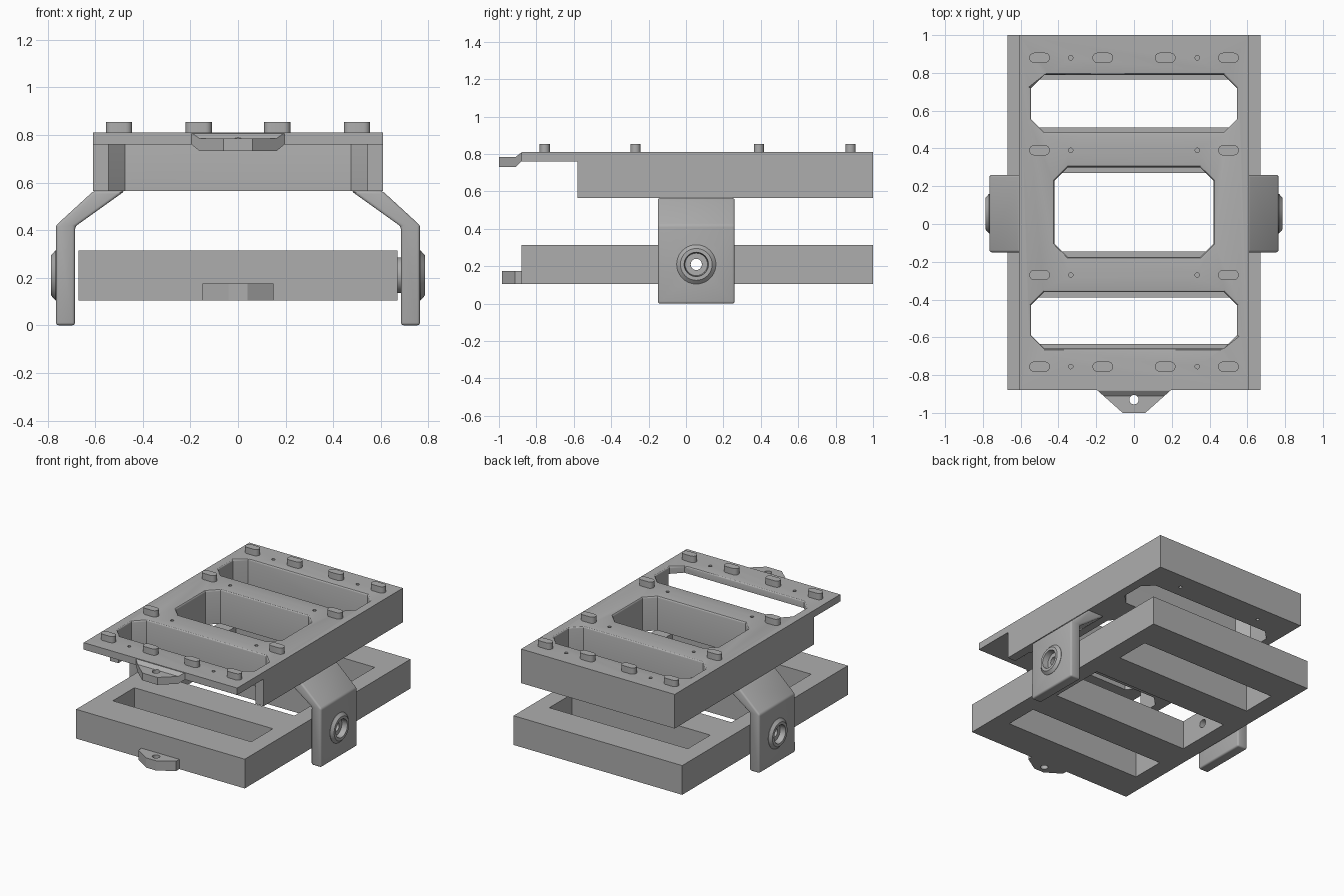
import bpy, bmesh, math
from mathutils import Matrix

cube = bpy.data.objects.get("Cube")
if cube:
    bpy.data.objects.remove(cube, do_unlink=True)

GREY = (0.42, 0.42, 0.42, 1)
metal = bpy.data.materials.new("grey_metal")
metal.use_nodes = True
metal.diffuse_color = GREY
metal.node_tree.nodes["Principled BSDF"].inputs["Base Color"].default_value = GREY

PLACE = {"x": lambda a, b, h: (h, a, b),
         "y": lambda a, b, h: (a, h, b),
         "z": lambda a, b, h: (a, b, h)}


def add_prism(bm, pts, axis, lo, hi):
    """Extrude a 2D outline along an axis."""
    put = PLACE[axis]
    rings = [[bm.verts.new(put(a, b, h)) for a, b in pts] for h in (lo, hi)]
    bm.faces.new(rings[0][::-1])
    bm.faces.new(rings[1])
    n = len(pts)
    for i in range(n):
        j = (i + 1) % n
        bm.faces.new((rings[0][i], rings[0][j], rings[1][j], rings[1][i]))


def make(name, *prisms):
    bm = bmesh.new()
    for p in prisms:
        add_prism(bm, *p)
    bmesh.ops.recalc_face_normals(bm, faces=bm.faces)
    mesh = bpy.data.meshes.new(name)
    bm.to_mesh(mesh)
    bm.free()
    mesh.materials.append(metal)
    obj = bpy.data.objects.new(name, mesh)
    bpy.context.collection.objects.link(obj)
    return obj


def rect(x0, x1, y0, y1):
    return [(x0, y0), (x1, y0), (x1, y1), (x0, y1)]


def window(w, y0, y1, c):
    """Rectangle with chamfered corners, centred on x."""
    return [(-w + c, y0), (w - c, y0), (w, y0 + c), (w, y1 - c),
            (w - c, y1), (-w + c, y1), (-w, y1 - c), (-w, y0 + c)]


def circle(cx, cy, r, n=24):
    return [(cx + r * math.cos(i * math.tau / n), cy + r * math.sin(i * math.tau / n))
            for i in range(n)]


def stadium(cx, cy, half, r, n=8):
    pts = []
    for side, start in ((1, -math.pi / 2), (-1, math.pi / 2)):
        for i in range(n + 1):
            t = start + math.pi * i / n
            pts.append((cx + side * (half - r) + r * math.cos(t), cy + r * math.sin(t)))
    return pts


def apply_modifiers(obj):
    dg = bpy.context.evaluated_depsgraph_get()
    mesh = bpy.data.meshes.new_from_object(obj.evaluated_get(dg))
    obj.modifiers.clear()
    obj.data = mesh


def cut(obj, *prisms):
    cutter = make("cutter", *prisms)
    cutter.hide_render = True
    mod = obj.modifiers.new("cut", "BOOLEAN")
    mod.operation, mod.solver, mod.object = "DIFFERENCE", "EXACT", cutter
    apply_modifiers(obj)
    bpy.data.objects.remove(cutter, do_unlink=True)


def smooth(obj):
    bpy.ops.object.select_all(action="DESELECT")
    obj.select_set(True)
    bpy.context.view_layer.objects.active = obj
    bpy.ops.object.shade_smooth_by_angle(angle=math.radians(30))


TOP, PLATE, BASE = 0.81, 0.76, 0.565
FRONT, BACK = -0.88, 1.0
ROWS = (0.88, 0.39, -0.27, -0.755)
PIVOT = (0.055, 0.21)

# Upper frame: deep block with a thin plate reaching forward
upper = make("upper_frame", ([(FRONT, PLATE), (-0.58, PLATE), (-0.58, BASE),
                              (BACK, BASE), (BACK, TOP), (FRONT, TOP)], "x", -0.61, 0.61))
openings = [window(0.545, -0.66, -0.36, 0.07), window(0.42, -0.175, 0.30, 0.07),
            window(0.545, 0.485, 0.79, 0.07)]
openings += [circle(s * 0.335, y, 0.012, 12) for s in (-1, 1) for y in ROWS]
cut(upper, *[(o, "z", 0.4, 1) for o in openings])

# Soften the top rims of the openings and the plate ends
bm = bmesh.new()
bm.from_mesh(upper.data)
rims = [e for e in bm.edges
        if all(abs(v.co.z - TOP) < 1e-4 for v in e.verts)
        and not all(abs(v.co.x) > 0.6 for v in e.verts)
        and e.calc_length() > 0.03 and len(e.link_faces) == 2
        and e.calc_face_angle(0) > 0.5]
bmesh.ops.bevel(bm, geom=rims, offset=0.012, segments=3, profile=0.5, affect="EDGES")
bm.to_mesh(upper.data)
bm.free()
smooth(upper)

# Raised locating lugs on the top plate
lugs = [(x, y) for y in ROWS for x in (-0.5, -0.165, 0.165, 0.5)
        if abs(x) > 0.4 or y in (ROWS[0], ROWS[-1])]
for i, (x, y) in enumerate(lugs):
    smooth(make(f"locating_lug_{i + 1}", (stadium(x, y, 0.055, 0.027), "z", TOP - 0.02, 0.855)))

# Upper front tab: stepped down and tapered towards the tip
tab = make("upper_front_tab", ([(-0.87, TOP - 0.003), (-0.885, TOP - 0.005), (-0.91, 0.785),
                                (-1.0, 0.785), (-1.0, 0.732), (-0.91, 0.732),
                                (-0.88, PLATE), (-0.87, PLATE)], "x", -0.2, 0.2))
cut(tab, *[([(s * 0.06, -1.0), (s * 0.06, -1.1), (s * 0.4, -1.1), (s * 0.4, -0.88),
             (s * 0.195, -0.88)], "z", 0.6, 0.9) for s in (-1, 1)],
    (circle(0, -0.93, 0.025), "z", 0.6, 0.9))
smooth(tab)

# Lower frame with three plain openings and a pivot bore
lower = make("lower_frame", (rect(-0.67, 0.67, FRONT, BACK), "z", 0.105, 0.315))
cut(lower, *[(rect(-0.55, 0.55, a, b), "z", 0, 0.5)
             for a, b in ((-0.635, -0.39), (-0.145, 0.27), (0.51, 0.765))])
cut(lower, (circle(*PIVOT, 0.03), "x", -1, 1))
smooth(lower)

# Lower front tab
low_tab = make("lower_front_tab", ([(-0.15, -0.87), (-0.15, -0.915), (-0.04, -0.985),
                                    (0.04, -0.985), (0.15, -0.915), (0.15, -0.87)],
                                   "z", 0.105, 0.175))
cut(low_tab, (circle(0, -0.93, 0.025), "z", 0, 0.3))
smooth(low_tab)


def lathe_x(name, profile, side, steps=40):
    """Spin a closed (x, radius) outline around the pivot axis."""
    bm = bmesh.new()
    verts = [bm.verts.new((side * x, PIVOT[0], PIVOT[1] + r)) for x, r in profile]
    edges = [bm.edges.new((verts[i], verts[(i + 1) % len(verts)])) for i in range(len(verts))]
    bmesh.ops.spin(bm, geom=verts + edges, cent=(0, *PIVOT), axis=(1, 0, 0),
                   angle=math.tau, steps=steps, use_duplicate=False)
    bmesh.ops.remove_doubles(bm, verts=bm.verts, dist=1e-4)
    bmesh.ops.recalc_face_normals(bm, faces=bm.faces)
    mesh = bpy.data.meshes.new(name)
    bm.to_mesh(mesh)
    bm.free()
    mesh.materials.append(metal)
    obj = bpy.data.objects.new(name, mesh)
    bpy.context.collection.objects.link(obj)
    smooth(obj)


# Side arms and their pivot bosses
for side, label in ((1, "left"), (-1, "right")):
    arm = make(f"{label}_arm", ([(side * x, z) for x, z in (
        (0.765, 0), (0.765, 0.42), (0.607, BASE), (0.475, BASE), (0.685, 0.415), (0.685, 0))],
        "y", -0.15, 0.26))
    bev = arm.modifiers.new("rounding", "BEVEL")
    bev.width, bev.segments, bev.limit_method = 0.012, 3, "ANGLE"
    apply_modifiers(arm)
    cut(arm, (circle(*PIVOT, 0.065, 40), "x", -1, 1))
    smooth(arm)
    lathe_x(f"{label}_pivot_boss", [(0.76, 0.105), (0.767, 0.105), (0.785, 0.085),
                                    (0.785, 0.065), (0.745, 0.06), (0.745, 0.03),
                                    (0.685, 0.03), (0.685, 0.066), (0.76, 0.066)], side)

# Spacer between the lower frame and the left arm
lathe_x("pivot_spacer", [(0.665, 0.03), (0.665, 0.075), (0.69, 0.075), (0.69, 0.03)], 1)
